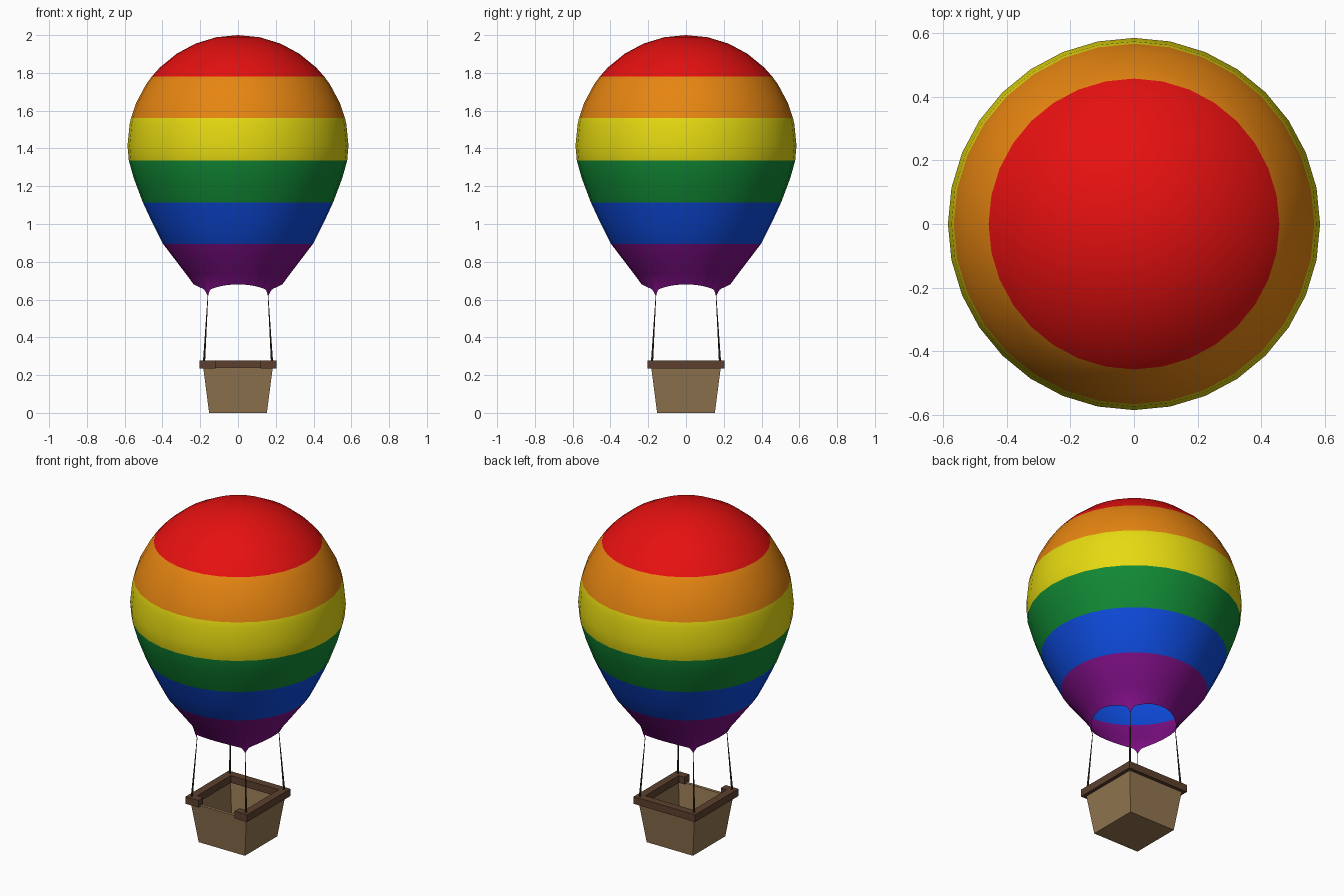
import bpy, bmesh, math
from mathutils import Vector

if "Cube" in bpy.data.objects:
    bpy.data.objects.remove(bpy.data.objects["Cube"])


def material(name, rgb):
    m = bpy.data.materials.new(name)
    lin = [((c / 255 + 0.055) / 1.055) ** 2.4 if c > 10 else c / 255 / 12.92 for c in rgb]
    m.diffuse_color = (*lin, 1)
    m.use_nodes = True
    m.node_tree.nodes["Principled BSDF"].inputs["Base Color"].default_value = m.diffuse_color
    return m


RAINBOW = [material("purple", (128, 15, 135)), material("blue", (14, 75, 222)),
           material("green", (17, 138, 53)), material("yellow", (230, 218, 17)),
           material("orange", (230, 133, 17)), material("red", (230, 16, 16))]
WICKER = material("wicker tan", (146, 118, 80))
WOOD = material("rim brown", (92, 64, 46))
ROPE = material("rope dark", (58, 48, 34))


def make(name, bm, mats, smooth=False):
    me = bpy.data.meshes.new(name)
    bmesh.ops.recalc_face_normals(bm, faces=bm.faces)
    for f in bm.faces:
        f.smooth = smooth
    bm.to_mesh(me)
    bm.free()
    for m in mats:
        me.materials.append(m)
    ob = bpy.data.objects.new(name, me)
    bpy.context.collection.objects.link(ob)
    return ob


def bridge(bm, a, b):
    n = len(a)
    return [bm.faces.new((a[i], a[(i + 1) % n], b[(i + 1) % n], b[i])) for i in range(n)]


# Envelope: round dome above, tapering cone below, six equal colour bands
SIDES, R, ZC = 32, 0.585, 1.415
heights = [ZC + R * math.sin(math.radians(11.25 * i)) for i in range(1, 8)] + [1.56, 1.78]
profile = [(math.sqrt(R * R - (z - ZC) ** 2), z) for z in sorted(heights)]
lower = [(0.275, 0.735), (0.317, 0.79), (0.397, 0.895), (0.453, 1.005), (0.504, 1.115),
         (0.551, 1.24), (0.578, 1.335), (R, ZC)]
bm = bmesh.new()
rings = [[bm.verts.new((r * math.cos(t), r * math.sin(t), z))
          for t in (2 * math.pi * i / SIDES for i in range(SIDES))]
         for r, z in lower + profile]
for a, b in zip(rings, rings[1:]):
    bridge(bm, a, b)
top = bm.verts.new((0, 0, 2))
for i in range(SIDES):
    bm.faces.new((rings[-1][i], rings[-1][(i + 1) % SIDES], top))
for f in bm.faces:
    f.material_index = max(0, min(5, int((f.calc_center_median().z - 0.674) / 0.221)))
make("envelope", bm, RAINBOW, True)

# Mouth of the envelope: scalloped hem pulled into a point at each rope
COLS = 192


def hem(t):
    d = abs(math.degrees(t) % 90 - 45)
    z = 0.68 - 0.035 * (1 - d / 45) ** 2 - 0.03 * max(0, 1 - d / 7) ** 2
    return 0.235 - 0.16 * (0.68 - z), z


bm = bmesh.new()
rows = [[], [], []]
for i in range(COLS):
    t = 2 * math.pi * i / COLS
    step = 2 * math.pi / SIDES
    flat = math.cos(step / 2) / math.cos(t % step - step / 2)
    for row, (r, z) in zip(rows, [(0.275 * flat, 0.735), (0.253 * flat, 0.706), hem(t)]):
        row.append(bm.verts.new((r * math.cos(t), r * math.sin(t), z)))
bridge(bm, rows[0], rows[1])
bridge(bm, rows[1], rows[2])
make("envelope_mouth", bm, RAINBOW[:1], True)

# Basket: flared open box with thin walls
bm = bmesh.new()


def square(h, z):
    return [bm.verts.new((x * h, y * h, z)) for x, y in ((-1, -1), (1, -1), (1, 1), (-1, 1))]


outer_low, outer_top = square(0.153, 0), square(0.184, 0.24)
inner_top, inner_low = square(0.166, 0.24), square(0.137, 0.018)
for a, b in ((outer_low, outer_top), (outer_top, inner_top), (inner_top, inner_low)):
    bridge(bm, a, b)
bm.faces.new(outer_low)
bm.faces.new(inner_low)
make("basket", bm, [WICKER])

# Padded rim: one U-shaped strip, open across the middle of the front
bm = bmesh.new()
o, i, g = 0.204, 0.158, 0.12
outline = [(-g, -o), (-o, -o), (-o, o), (o, o), (o, -o), (g, -o)]
inside = [(-g, -i), (-i, -i), (-i, i), (i, i), (i, -i), (g, -i)]
sections = [[bm.verts.new((*p, z)) for p, z in ((a, 0.235), (a, 0.278), (b, 0.278), (b, 0.235))]
            for a, b in zip(outline, inside)]
for a, b in zip(sections, sections[1:]):
    bridge(bm, a, b)
bm.faces.new(sections[0])
bm.faces.new(sections[-1])
make("basket_rim", bm, [WOOD])

# Four ropes, thinning toward the hem points
for name, sx, sy in (("front_left", -1, -1), ("front_right", 1, -1),
                     ("back_left", -1, 1), ("back_right", 1, 1)):
    low, high = Vector((sx * 0.181, sy * 0.181, 0.25)), Vector((sx * 0.159, sy * 0.159, 0.625))
    bm = bmesh.new()
    bmesh.ops.create_cone(bm, cap_ends=True, segments=8, radius1=0.006, radius2=0.0015,
                          depth=(high - low).length)
    ob = make("rope_" + name, bm, [ROPE], False)
    ob.location = (low + high) / 2
    ob.rotation_euler = (high - low).to_track_quat('Z', 'Y').to_euler()
